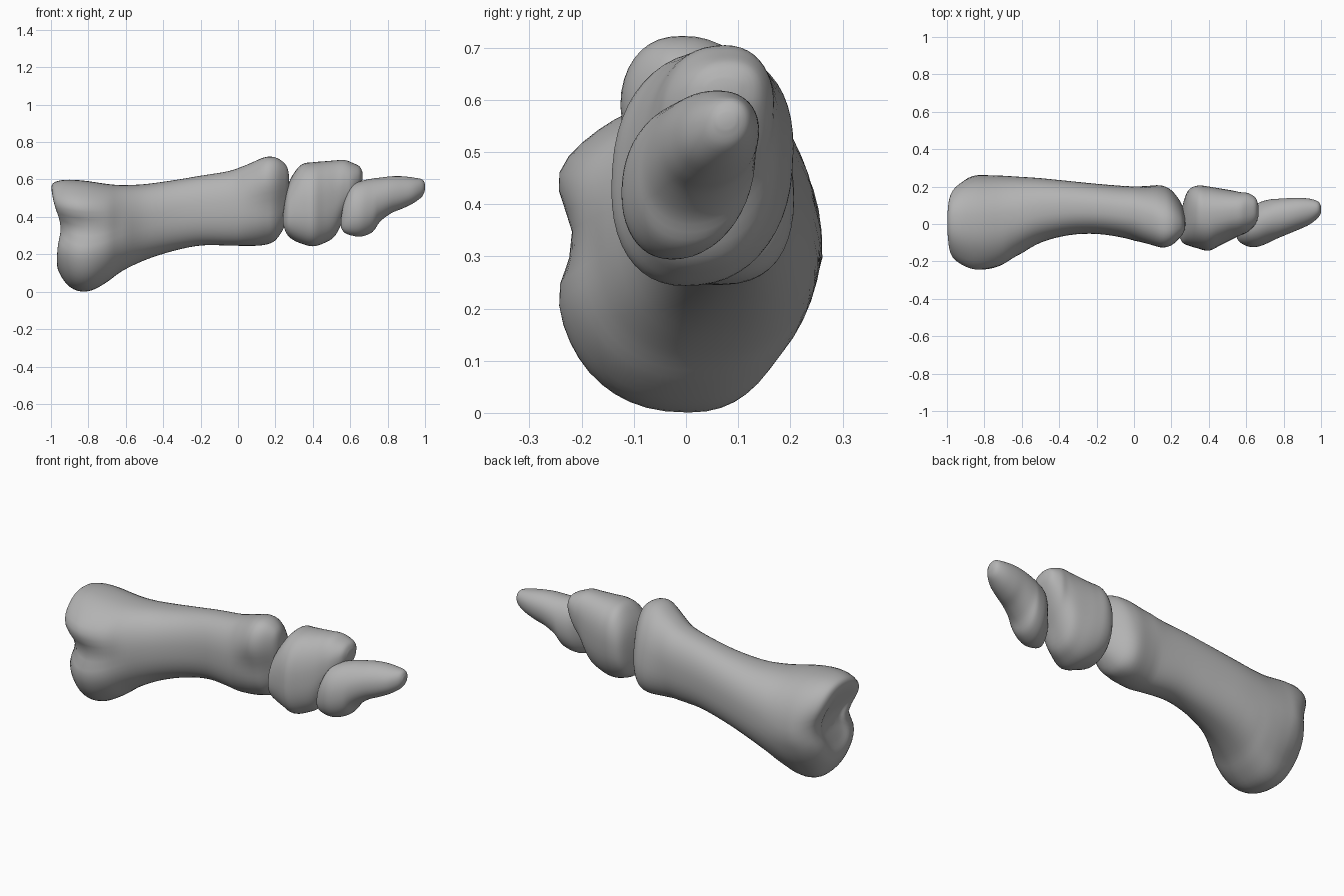
import bpy
import bmesh
from math import cos, sin, pi, exp, copysign

default_cube = bpy.data.objects.get("Cube")
if default_cube:
    bpy.data.objects.remove(default_cube, do_unlink=True)

SIDES = 48
STEPS = 4

# One plain grey for every bone
grey = bpy.data.materials.new("bone grey")
grey.use_nodes = True
colour = (0.45, 0.45, 0.45, 1)
grey.diffuse_color = colour
shader = next(n for n in grey.node_tree.nodes if n.type == 'BSDF_PRINCIPLED')
shader.inputs["Base Color"].default_value = colour
shader.inputs["Roughness"].default_value = 0.7


def clamp(value):
    return max(0.0, min(1.0, value))


def bump(value, centre, width):
    """Soft bell-shaped weight around a centre."""
    return exp(-((value - centre) / width) ** 2)


def signed_power(value, exponent):
    return copysign(abs(value) ** exponent, value)


def spline(a, b, c, d, t):
    """Smooth curve through b and c."""
    return 0.5 * (2 * b + (c - a) * t + (2 * a - 5 * b + 4 * c - d) * t * t
                  + (3 * b - a - 3 * c + d) * t ** 3)


def refine(rows):
    """Insert smoothly blended sections between the given ones."""
    padded = [rows[0], *rows, rows[-1]]
    for i in range(len(rows) - 1):
        group = padded[i:i + 4]
        for step in range(STEPS):
            yield [spline(*column, step / STEPS) for column in zip(*group)]
    yield rows[-1]


def section(row, tilt, squareness):
    """A rounded, optionally slanted outline filling the given extents."""
    x, bottom, top, front, back = row
    power = 2 / squareness
    points = []
    for i in range(SIDES):
        angle = 2 * pi * i / SIDES
        across = signed_power(cos(angle - tilt), power)
        up = signed_power(sin(angle), power)
        points.append((x, (front + back + (back - front) * across) / 2,
                       (bottom + top + (top - bottom) * up) / 2))
    return points


def make_bone(name, rows, tilt=0, squareness=2, sculpt=None):
    """Loft a closed bone through its sections along x."""
    bm = bmesh.new()
    rings = []
    for row in refine(rows):
        middle = (row[3] + row[4]) / 2
        ring = []
        for point in section(row, tilt, squareness):
            if sculpt:
                point = sculpt(*point, middle)
            ring.append(bm.verts.new(point))
        rings.append(ring)
    for ring, following in zip(rings, rings[1:]):
        for i in range(SIDES):
            j = (i + 1) % SIDES
            bm.faces.new((ring[i], ring[j], following[j], following[i]))
    bm.faces.new(list(reversed(rings[0])))
    bm.faces.new(rings[-1])
    bmesh.ops.recalc_face_normals(bm, faces=bm.faces)
    mesh = bpy.data.meshes.new(name)
    bm.to_mesh(mesh)
    bm.free()
    mesh.materials.append(grey)
    bone = bpy.data.objects.new(name, mesh)
    bpy.context.collection.objects.link(bone)
    bpy.ops.object.select_all(action='DESELECT')
    bone.select_set(True)
    bpy.context.view_layer.objects.active = bone
    bpy.ops.object.shade_smooth_by_angle(angle=pi / 4)
    return bone


def sculpt_long_bone(x, y, z, middle):
    """Lean the base, twist the head and form the paired knuckles."""
    base = clamp((-0.6 - x) / 0.25)
    head = clamp(x / 0.15)
    if y < middle:
        side = clamp((middle - y) / 0.12)
        y += base * side * (0.045 * bump(z, 0.33, 0.07)
                            - 0.025 * bump(z, 0.47, 0.07))
        y += 0.02 * head * side * bump(z, 0.46, 0.09)
    else:
        # The back of the base narrows towards its underside
        y -= 0.05 * base * clamp((y - middle) / 0.2) * clamp((0.3 - z) / 0.2)
    y -= 0.18 * head * (z - 0.48)
    # The cupped end leans outwards at the top
    end = clamp((-0.8 - x) / 0.15)
    x += end * (0.025 * bump(z, 0.36, 0.09) - 0.12 * max(0, z - 0.3))
    return x, y, z


# Each section gives: x, bottom, top, front, back.
# Long bone: cupped base, slim shaft, rounded head
make_bone("long_bone", [
    (-.945, .32, .38, -.03, .03),
    (-.953, .23, .46, -.09, .1),
    (-.968, .155, .54, -.13, .145),
    (-.955, .1, .58, -.175, .2),
    (-.91, .035, .597, -.22, .24),
    (-.85, .003, .597, -.248, .26),
    (-.78, .008, .588, -.25, .261),
    (-.7, .052, .576, -.225, .258),
    (-.62, .11, .57, -.17, .253),
    (-.5, .168, .575, -.1, .245),
    (-.35, .217, .595, -.06, .23),
    (-.2, .247, .62, -.053, .215),
    (-.05, .247, .645, -.075, .203),
    (.05, .245, .68, -.105, .2),
    (.14, .25, .718, -.12, .2),
    (.2, .275, .718, -.105, .175),
    (.25, .35, .685, -.055, .115),
    (.27, .42, .64, -.02, .06),
    (.275, .5, .56, .01, .03),
], squareness=2.3, sculpt=sculpt_long_bone)

# Middle bone: short, slanted block
make_bone("middle_bone", [
    (.24, .36, .41, -.06, -.01),
    (.26, .31, .54, -.1, .1),
    (.29, .28, .62, -.115, .18),
    (.34, .257, .68, -.13, .205),
    (.4, .243, .692, -.143, .2),
    (.46, .26, .697, -.115, .19),
    (.52, .3, .702, -.085, .18),
    (.57, .4, .704, -.06, .17),
    (.61, .47, .69, -.04, .165),
    (.65, .55, .67, 0, .14),
    (.665, .6, .64, .04, .1),
], tilt=0.14, squareness=2.3)

# Tip bone: broad foot tapering to a blunt, upturned end
make_bone("tip_bone", [
    (.552, .34, .4, -.08, -.04),
    (.57, .315, .49, -.1, .01),
    (.61, .3, .565, -.12, .06),
    (.66, .295, .592, -.122, .11),
    (.72, .32, .605, -.1, .13),
    (.76, .375, .61, -.08, .134),
    (.82, .42, .617, -.055, .138),
    (.88, .445, .617, -.03, .14),
    (.94, .475, .61, -.002, .135),
    (.985, .51, .6, .035, .12),
    (1, .545, .575, .06, .095),
], tilt=0.12, squareness=2.1)
